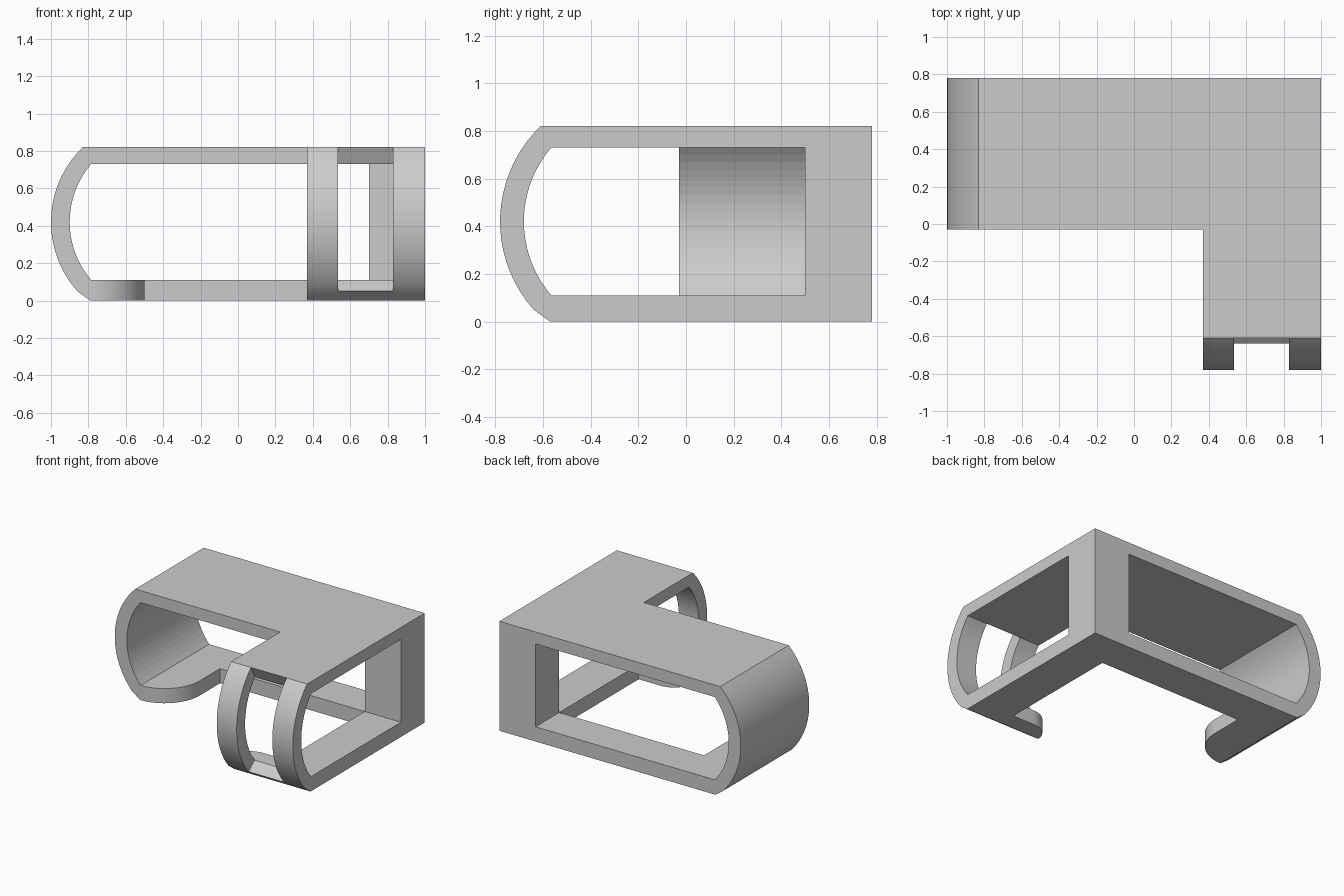
import bpy, math

cube = bpy.data.objects.get("Cube")
if cube:
    bpy.data.objects.remove(cube, do_unlink=True)

grey = bpy.data.materials.new("light_grey")
grey.use_nodes = True
grey.diffuse_color = (0.6, 0.6, 0.6, 1)
grey.node_tree.nodes["Principled BSDF"].inputs["Base Color"].default_value = (0.6, 0.6, 0.6, 1)

TOP, TOP_LOW, BASE = 0.82, 0.73, 0.11   # plate heights
BACK, SIDE_FRONT = 0.78, -0.03
LEG_L, LEG_R = 0.37, 1.0
SHIFT = 0.22                            # offset between the two curved ends


def loft(name, ring_a, ring_b):
    """Closed solid between two matching rings of points."""
    n = len(ring_a)
    faces = [(i, (i + 1) % n, n + (i + 1) % n, n + i) for i in range(n)]
    faces += [tuple(reversed(range(n))), tuple(range(n, 2 * n))]
    mesh = bpy.data.meshes.new(name)
    mesh.from_pydata(ring_a + ring_b, [], faces)
    mesh.materials.append(grey)
    obj = bpy.data.objects.new(name, mesh)
    bpy.context.collection.objects.link(obj)
    # consistent outward normals, then smooth curved faces only
    bpy.ops.object.select_all(action="DESELECT")
    obj.select_set(True)
    bpy.context.view_layer.objects.active = obj
    bpy.ops.object.mode_set(mode="EDIT")
    bpy.ops.mesh.select_all(action="SELECT")
    bpy.ops.mesh.normals_make_consistent(inside=False)
    bpy.ops.object.mode_set(mode="OBJECT")
    bpy.ops.object.shade_smooth_by_angle(angle=math.radians(25))
    return obj


def plate(name, low, high, z0, z1):
    return loft(name, [(x, y, z0) for x, y in low], [(x, y, z1) for x, y in high])


def arc(cx, cy, rx, ry, a0, a1, n):
    steps = [math.radians(a0 + (a1 - a0) * i / n) for i in range(n + 1)]
    return [(cx + rx * math.cos(a), cy + ry * math.sin(a)) for a in steps]


def bow(centre, radius, z_from, z_to, n=18):
    """Arc bulging to the negative side, from one height to another."""
    a0, a1 = (180 - math.degrees(math.asin((z - 0.42) / radius)) for z in (z_from, z_to))
    return arc(centre, 0.42, radius, radius, a0, a1, n)


# Cross-section of the curved wall: outside down, inside back up
outer = bow(-0.444, 0.556, TOP, 0.05) + [(-0.79, 0)]
inner = bow(-0.425, 0.475, TOP_LOW, BASE)
section = outer + inner[::-1]

# Curved end wall
wall = loft("curved_end_wall", [(u, SIDE_FRONT, z) for u, z in section],
            [(u, BACK, z) for u, z in section])
for p in wall.data.polygons:
    if len(p.vertices) == 4 and p.normal.x > 0.5:
        p.use_smooth = False            # inside is faceted

# Two curved front straps
for name, x0, x1 in (("right_strap", LEG_L, 0.535), ("left_strap", 0.83, LEG_R)):
    loft(name, [(x0, u + SHIFT, z) for u, z in section],
         [(x1, u + SHIFT, z) for u, z in section])

# Bevelled lip joining the straps at the bottom
lip = [(outer[-2][0] + SHIFT, 0.05), (-0.57, 0), (-0.57, BASE)]
loft("front_lip", [(0.535, y, z) for y, z in lip], [(0.83, y, z) for y, z in lip])


# L-shaped top plate with slanted ends
def top_outline(u):
    return [(LEG_R, BACK), (u, BACK), (u, SIDE_FRONT), (LEG_L, SIDE_FRONT),
            (LEG_L, u + SHIFT), (LEG_R, u + SHIFT)]


plate("top_plate", top_outline(inner[0][0]), top_outline(outer[0][0]), TOP_LOW, TOP)

# Narrow bottom frame with rounded lobes under both curved ends
base = [(LEG_R, BACK), (-0.79, BACK)]
base += arc(-0.79, 0.26, 0.29, 0.29, -90, 0, 16)
base += [(-0.5, 0.5), (0.7, 0.5), (0.7, -0.44)]
base += arc(0.52, -0.57, 0.15, 0.13, 90, 180, 12)
base += [(LEG_R, -0.57)]
plate("bottom_frame", base, base, 0, BASE)

# Corner post
post = [(0.7, 0.5), (LEG_R, 0.5), (LEG_R, BACK), (0.7, BACK)]
plate("corner_post", post, post, BASE, TOP_LOW)
